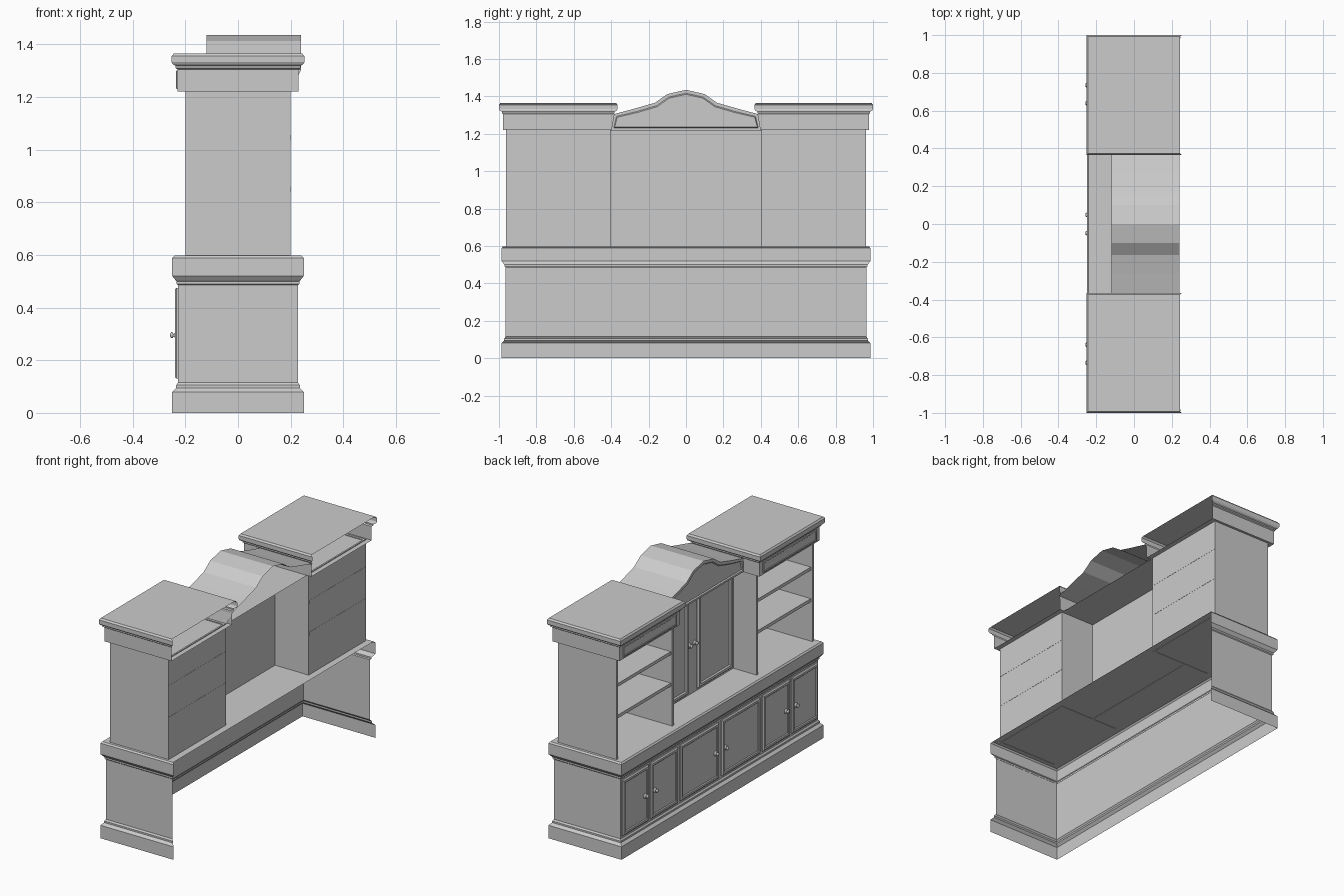
import bpy, bmesh
from mathutils import Vector

if "Cube" in bpy.data.objects:
    bpy.data.objects.remove(bpy.data.objects["Cube"])


def finish(name, bm):
    me = bpy.data.meshes.new(name)
    bm.normal_update()
    bm.to_mesh(me)
    bm.free()
    ob = bpy.data.objects.new(name, me)
    bpy.context.collection.objects.link(ob)
    return ob


def box(name, x, y, z):
    bm = bmesh.new()
    bmesh.ops.create_cube(bm, size=1)
    for v in bm.verts:
        v.co = Vector([(r[0] + r[1]) / 2 + c * (r[1] - r[0]) for c, r in zip(v.co, (x, y, z))])
    return finish(name, bm)


def moulded_shell(name, cy, hx, hy, profile, cap_bottom):
    """Rectangular moulding (inset, height) on front and both ends, open at the back."""
    bm = bmesh.new()
    rings = []
    for o, z in profile:
        a, b = hx - o, hy - o
        rings.append([bm.verts.new((px, cy + py, z))
                      for px, py in ((a, -b), (-a, -b), (-a, b), (a, b))])
    for r, s in zip(rings, rings[1:]):
        for i in range(3):
            bm.faces.new((r[i + 1], r[i], s[i], s[i + 1]))
    bm.faces.new(rings[-1][::-1])
    if cap_bottom:
        bm.faces.new(rings[0])
    return finish(name, bm)


def raised_panel(name, x, depth, y, z, edge=0.012):
    """Slab facing -x: short straight edge, sloped border, then a sunk field."""
    bm = bmesh.new()
    rings = []
    for dx, o in ((0, 0), (depth * 0.5, 0), (depth, edge * 0.6), (depth, edge * 1.6), (depth * 0.6, edge * 2)):
        rings.append([bm.verts.new((x - dx, py, pz)) for py, pz in (
            (y[0] + o, z[0] + o), (y[0] + o, z[1] - o), (y[1] - o, z[1] - o), (y[1] - o, z[0] + o))])
    for r, s in zip(rings, rings[1:]):
        for i in range(4):
            j = (i + 1) % 4
            bm.faces.new((r[i], r[j], s[j], s[i]))
    bm.faces.new(rings[-1])
    bm.faces.new(rings[0])
    bmesh.ops.recalc_face_normals(bm, faces=bm.faces)
    return finish(name, bm)


def knob(name, x, y, z):
    """Turned knob pointing towards -x, lathed from a short profile."""
    bm = bmesh.new()
    prof = ((0, .016), (.004, .014), (.006, .006), (.010, .005), (.013, .010), (.018, .012), (.022, .007), (.023, 0))
    vs = [bm.verts.new((x - d, y, z + r)) for d, r in prof]
    es = [bm.edges.new(p) for p in zip(vs, vs[1:])]
    bmesh.ops.spin(bm, geom=vs + es, cent=(x, y, z), axis=(1, 0, 0), angle=6.2831853, steps=12)
    bmesh.ops.remove_doubles(bm, verts=bm.verts, dist=1e-5)
    bmesh.ops.recalc_face_normals(bm, faces=bm.faces)
    for f in bm.faces:
        f.smooth = True
    return finish(name, bm)


# Base cabinet: plinth, body and counter in one moulded shell
moulded_shell("base_cabinet", 0, .25, .987, (
    (0, 0), (0, .08), (.015, .095), (.015, .105), (.022, .115), (.022, .485), (.017, .49),
    (.017, .5), (.012, .505), (0, .52), (0, .588), (.008, .597)), False)

for s, side in ((1, "left"), (-1, "right")):
    def span(a, b):
        return tuple(sorted((s * a, s * b)))

    # Base doors and knobs
    for i, (a, b) in enumerate(((.015, .39), (.415, .68), (.70, .955))):
        raised_panel(f"base_door_{side}_{i}", -.228, .012, span(a, b), (.13, .475))
    for i, y in enumerate((.048, .64, .735)):
        knob(f"base_knob_{side}_{i}", -.235, s * y, .295)

    # Open shelf tower
    t = .015
    box(f"tower_inner_side_{side}", (-.2, .2), span(.405, .405 + t), (.595, 1.225))
    box(f"tower_outer_side_{side}", (-.2, .2), span(.963 - t, .963), (.595, 1.225))
    box(f"tower_back_{side}", (.19, .2), span(.405, .963), (.595, 1.225))
    for i, z in enumerate((.85, 1.045)):
        box(f"tower_shelf_{side}_{i}", (-.19, .201), span(.41, .96), (z - .01, z + .01))

    # Tower cornice with frieze panel
    moulded_shell(f"tower_cornice_{side}", s * .683, .252, .317, (
        (.022, 1.22), (.022, 1.305), (.015, 1.31), (.015, 1.318), (.005, 1.323),
        (0, 1.332), (0, 1.355), (.008, 1.365)), True)
    raised_panel(f"frieze_panel_{side}", -.23, .006, span(.42, .945), (1.23, 1.3), .006)

    # Centre cupboard door
    raised_panel(f"upper_door_{side}", -.035, .02, span(.045, .385), (.61, 1.2), .015)
    knob(f"upper_knob_{side}", -.04, s * .026, .9)

# Centre cupboard front panel
box("cupboard_front", (-.04, -.03), (-.405, .405), (.595, 1.22))

# Arched hood over the centre, open at the back, with a sunk front panel
half = [(.0, 1.435), (.10, 1.412), (.165, 1.366), (.265, 1.337), (.385, 1.305), (.40, 1.22)]
outline = [(-y, z) for y, z in half[:0:-1]] + half
bm = bmesh.new()
front = [bm.verts.new((-.12, y, z)) for y, z in outline]
back = [bm.verts.new((.24 if z > 1.25 else .2, y, z)) for y, z in outline]
n = len(outline)
for i in range(n):
    j = (i + 1) % n
    bm.faces.new((front[i], front[j], back[j], back[i]))
face = bm.faces.new(front[::-1])
bmesh.ops.recalc_face_normals(bm, faces=bm.faces)
bmesh.ops.inset_region(bm, faces=[face], thickness=.018, depth=0)
bmesh.ops.inset_region(bm, faces=[face], thickness=.006, depth=-.008)
finish("centre_hood", bm)
